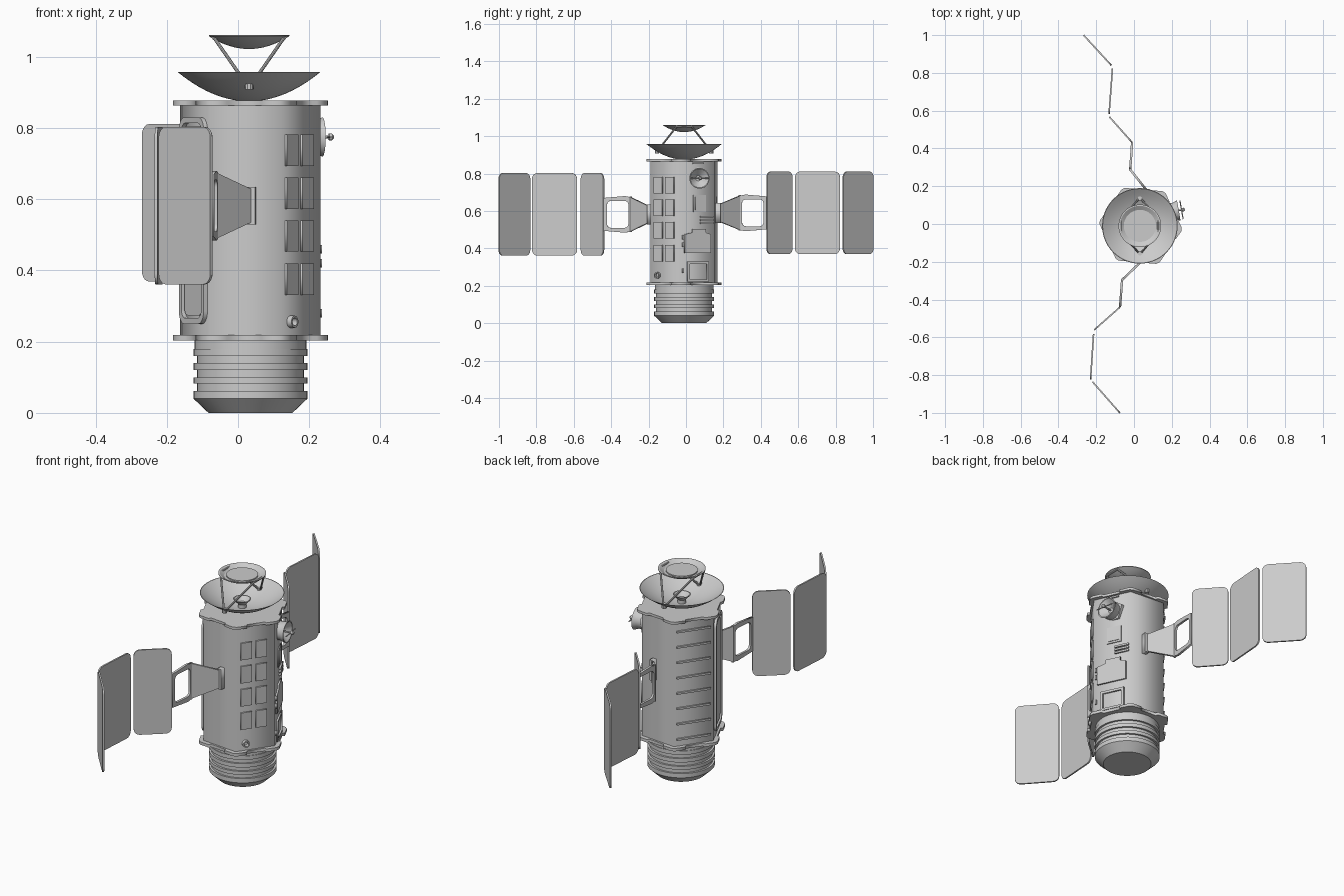
import bpy, bmesh
from math import sin, cos, pi, radians
from mathutils import Matrix, Vector

if "Cube" in bpy.data.objects:
    bpy.data.objects.remove(bpy.data.objects["Cube"])

CX, CY = 0.035, -0.01          # body axis
R = 0.198                      # hexagon radius
AP = R * cos(pi / 6)
TURN = -5                      # hexagon rotation in degrees


def finish(name, bm, matrix=None, smooth=False):
    bmesh.ops.remove_doubles(bm, verts=bm.verts, dist=1e-5)
    bmesh.ops.recalc_face_normals(bm, faces=bm.faces)
    me = bpy.data.meshes.new(name)
    bm.to_mesh(me)
    bm.free()
    if matrix:
        me.transform(matrix)
    ob = bpy.data.objects.new(name, me)
    bpy.context.collection.objects.link(ob)
    if smooth:
        bpy.ops.object.select_all(action='DESELECT')
        ob.select_set(True)
        bpy.context.view_layer.objects.active = ob
        bpy.ops.object.shade_smooth_by_angle(angle=radians(30))
    return ob


def lathe(name, profile, matrix, n=48, closed=False):
    bm = bmesh.new()
    rings = [[bm.verts.new((r * cos(2 * pi * i / n), r * sin(2 * pi * i / n), z)) for i in range(n)]
             for r, z in profile]
    pairs = list(zip(rings, rings[1:])) + ([(rings[-1], rings[0])] if closed else [])
    for a, b in pairs:
        for i in range(n):
            j = (i + 1) % n
            bm.faces.new((a[i], a[j], b[j], b[i]))
    bmesh.ops.dissolve_degenerate(bm, dist=1e-6, edges=bm.edges)
    return finish(name, bm, matrix, True)


def plate(name, loops, matrix, z0, z1):
    """Flat outline (inner loops become holes) given thickness from z0 to z1."""
    cu = bpy.data.curves.new(name, 'CURVE')
    cu.dimensions, cu.fill_mode, cu.extrude = '2D', 'BOTH', (z1 - z0) / 2
    for pts in loops:
        sp = cu.splines.new('POLY')
        sp.points.add(len(pts) - 1)
        for p, q in zip(sp.points, pts):
            p.co = (q[0], q[1], 0, 1)
        sp.use_cyclic_u = True
    tmp = bpy.data.objects.new("tmp", cu)
    bpy.context.collection.objects.link(tmp)
    dg = bpy.context.evaluated_depsgraph_get()
    me = bpy.data.meshes.new_from_object(tmp.evaluated_get(dg))
    bm = bmesh.new()
    bm.from_mesh(me)
    bpy.data.objects.remove(tmp)
    bpy.data.meshes.remove(me)
    return finish(name, bm, matrix @ Matrix.Translation((0, 0, (z0 + z1) / 2)))


def rrect(u0, u1, v0, v1, r=0.0, n=5):
    if r == 0:
        return [(u0, v0), (u1, v0), (u1, v1), (u0, v1)]
    pts = []
    for k, (x, y) in enumerate([(u1 - r, v1 - r), (u0 + r, v1 - r), (u0 + r, v0 + r), (u1 - r, v0 + r)]):
        for i in range(n + 1):
            a = pi / 2 * (k + i / n)
            pts.append((x + r * cos(a), y + r * sin(a)))
    return pts


def frame(origin, u, v):
    u, v = Vector(u).normalized(), Vector(v).normalized()
    m = Matrix((u, v, u.cross(v))).transposed().to_4x4()
    m.translation = origin
    return m


def face(deg):
    """Frame on a hexagon side: x along the side, y = world z, z outward."""
    a = radians(deg)
    return frame((CX + AP * cos(a), CY + AP * sin(a), 0), (-sin(a), cos(a), 0), (0, 0, 1))


def rod(name, a, b, r, n=10):
    a, b = Vector(a), Vector(b)
    m = (b - a).to_track_quat('Z', 'Y').to_matrix().to_4x4()
    m.translation = a
    L = (b - a).length
    return lathe(name, [(0, 0), (r, 0), (r, L), (0, L)], m, n)


AXIS = Matrix.Translation((CX, CY, 0))
DISH = Matrix.Translation((0.031, CY, 0))


def hexpt(r, k):
    a = radians(TURN + 60 * k)
    return Vector((r * cos(a), r * sin(a)))


# ribbed engine section
prof = [(0, 0), (.118, 0), (.16, .04), (.16, .062)]
for z in (.062, .1, .14):
    prof += [(.15, z), (.15, z + .02), (.16, z + .02), (.16, z + .038 if z < .1 else z + .04)]
prof += [(.157, .18), (.157, .21), (0, .21)]
lathe("engine_section", prof, AXIS)

# hexagonal body and notched end plates
plate("body", [[hexpt(R, k) for k in range(6)]], AXIS, .21, .87)
rim = []
for k in range(6):
    a, b = hexpt(.223, k), hexpt(.223, k + 1)
    inward = -(a + b).normalized() * .012
    rim += [a.lerp(b, .05), a.lerp(b, .28), a.lerp(b, .3) + inward,
            a.lerp(b, .7) + inward, a.lerp(b, .72), a.lerp(b, .95)]
plate("bottom_plate", [rim], AXIS, .204, .219)
plate("top_plate", [rim], AXIS, .864, .877)

# window blocks and port on the front right side
m = face(-35)
for c in (-.047, .029):
    for z in (.375, .497, .617, .738):
        plate("window_block", [rrect(c - .028, c + .028, z - .044, z + .044)], m, -.002, .007)
lathe("port", [(.017, -.002), (.017, .016), (.011, .016), (.011, -.002)],
      m @ Matrix.Translation((-.05, .256, 0)), 20, True)

# equipment panels on the right side
m = face(25)
plate("square_panel", [rrect(-.028, .048, .595, .685)], m, -.002, .005)
plate("square_panel_inset", [rrect(-.018, .038, .605, .675)], m, .004, .008)
for z in (.535, .552, .569):
    plate("vent_bar", [rrect(.014, .09, z - .005, z + .005)], m, -.002, .008)
plate("tabbed_panel", [[(-.08, .375), (.075, .375), (.075, .475), (.045, .485), (.045, .505),
                        (-.035, .505), (-.035, .485), (-.08, .475)]], m, -.002, .008)
plate("lower_frame", [rrect(-.063, .064, .222, .33), rrect(-.05, .051, .222 + .012, .317)], m, -.002, .008)
for z in (.28, .42, .46):
    plate("side_clip", [rrect(-.092, -.083, z - .012, z + .012)], m, -.002, .008)
plate("top_bar", [rrect(-.03, .035, .85, .858)], m, -.002, .008)

# ribbed radiator on the rear left side
m = face(145)
for k in range(8):
    z = .255 + .08 * k
    plate("radiator_rib", [rrect(-.085, .085, z - .005, z + .005)], m, -.002, .007)

# long rounded frame on the front left side
m = face(205)
plate("tray_frame", [rrect(-.082, .082, .25, .83, .035), rrect(-.066, .066, .266, .814, .025)], m, -.002, .012)
plate("tray_panel", [rrect(-.058, .058, .274, .806, .02)], m, -.002, .006)

# small sensor barrel with feed rod
S = frame((.17, .06, .775), (sin(radians(-10)), cos(radians(10)), 0), (0, 0, 1))
lathe("sensor_barrel", [(0, -.01), (.046, -.01), (.046, .045), (.055, .068), (.05, .068), (.014, .035), (0, .035)], S, 28)
plate("sensor_mount", [[(.062 * cos(radians(90 + 72 * k)), .062 * sin(radians(90 + 72 * k))) for k in range(5)]],
      S, -.005, .022)
lathe("sensor_feed", [(0, .03), (.004, .03), (.004, .083), (.01, .087), (.01, .095), (.005, .1), (0, .1)], S, 14)
rod("sensor_crossbar", S @ Vector((-.05, 0, .083)), S @ Vector((.05, 0, .083)), .003)

# main dish, feed horn and secondary dish
rs = [.2 * i / 10 for i in range(11)]
lathe("main_dish", [(r, .875 + .082 * (r / .2) ** 2) for r in rs]
      + [(r * .985, .881 + .076 * (r / .2) ** 2) for r in reversed(rs)], DISH, 56)
lathe("feed_horn", [(0, .878), (.02, .878), (.02, .9), (.043, .925), (.038, .925), (.016, .905), (0, .905)], DISH, 28)
rs = [.113 * i / 8 for i in range(9)]
lathe("secondary_dish", [(r, 1.022 + .036 * (r / .113) ** 2) for r in rs]
      + [(.113, 1.061), (.106, 1.061), (.085, 1.047), (.075, 1.047), (.075, 1.053), (0, 1.053)], DISH, 48)
for sy in (-1, 1):
    for sx in (-1, 1):
        rod("dish_strut", (.031 + sx * .004, CY + sy * .145, .918),
            (.031 + sx * .097, CY + sy * .04, 1.052), .005)
    rod("strut_foot", (.031, CY + sy * .145, .908), (.031, CY + sy * .145, .93), .012)
for sx in (-1, 1):
    rod("strut_clip", (.031 + sx * .098, CY - .043, 1.053), (.031 + sx * .098, CY + .043, 1.053), .006)

# solar wings: folded path in plan, arm then three panels
wings = {
    -1: (.582, [(.037, -.2), (-.063, -.296), (-.074, -.44), (-.21, -.56),
                (-.214, -.583), (-.23, -.823), (-.22, -.835), (-.075, -1.0)]),
    1: (.59, [(.07, .175), (-.02, .288), (-.01, .432), (-.13, .567),
              (-.132, .583), (-.114, .823), (-.12, .84), (-.267, 1.0)]),
}
for s, (zc, path) in wings.items():
    P = [Vector((x, y, zc)) for x, y in path]

    def seg(i, j):
        return frame(P[i], P[j] - P[i], (0, 0, 1)), (P[j] - P[i]).length

    m, L = seg(0, 1)
    plate("wing_arm", [[(0, -.045), (L, -.092), (L, .092), (0, .045)]], m, -.006, .006)
    m, L = seg(1, 2)
    outer = [(0, -.092), (.03, -.098), (L, -.088), (L, .088), (.03, .098), (0, .092)]
    plate("wing_frame", [outer, rrect(.012, L - .018, -.072, .072, .02)], m, -.006, .006)
    rod("wing_hinge", P[1] - Vector((0, 0, .095)), P[1] + Vector((0, 0, .095)), .007)
    for i, j in ((2, 3), (4, 5), (6, 7)):
        m, L = seg(i, j)
        plate("solar_panel", [rrect(0, L, -.221, .221, .03)], m, -.004, .004)
    m = face(265 if s < 0 else 85)
    u = (m.inverted() @ P[0]).x
    plate("wing_bracket", [rrect(u - .012, u + .012, zc - .053, zc + .053)], m, -.003, .026)
